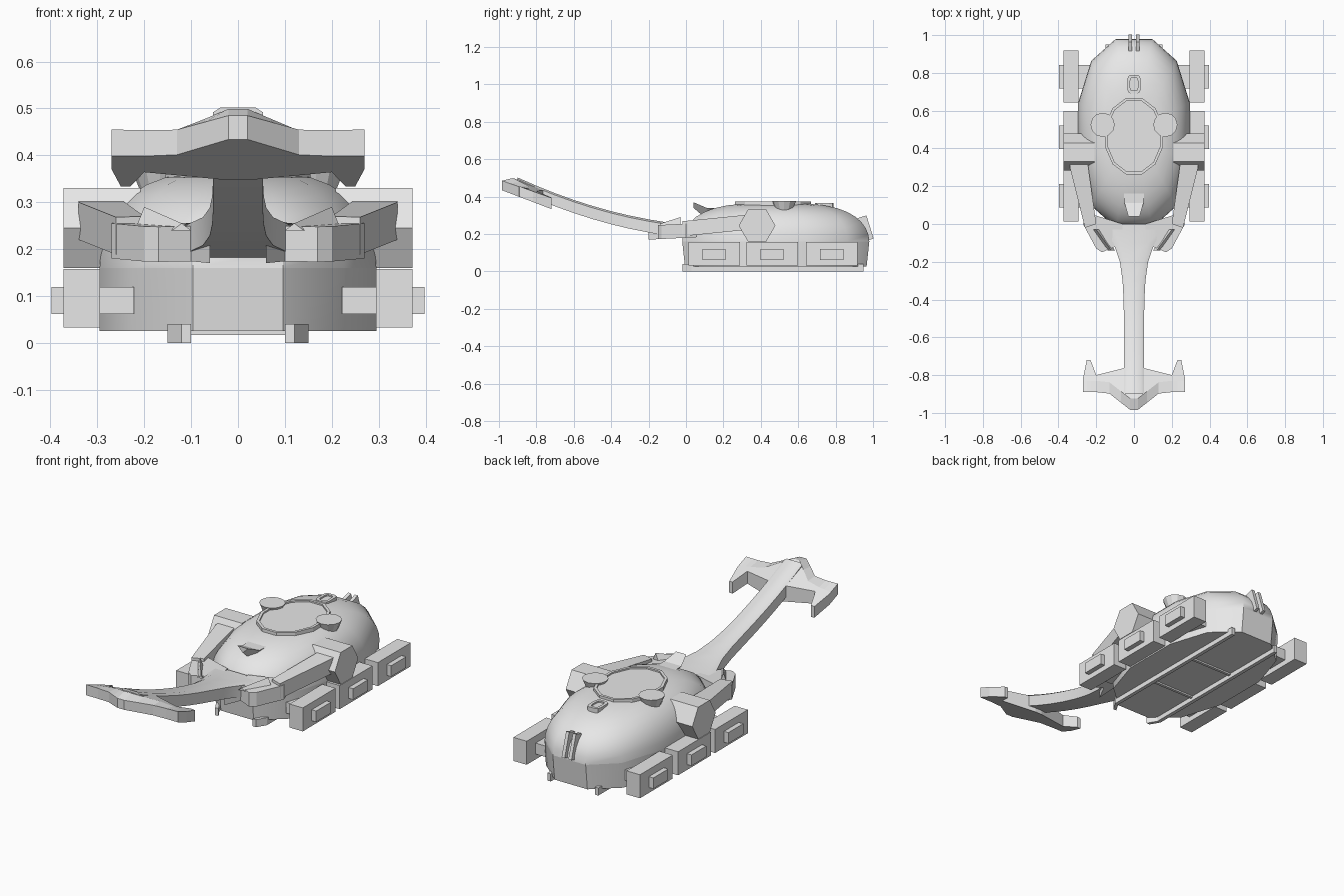
import bpy, bmesh
from math import sin, cos, pi, tau, radians, copysign
from mathutils import Matrix, Vector

if "Cube" in bpy.data.objects:
    bpy.data.objects.remove(bpy.data.objects["Cube"])

shade = 0.8
grey = bpy.data.materials.new("plain_grey")
grey.use_nodes = True
grey.diffuse_color = (shade, shade, shade, 1)
principled = grey.node_tree.nodes["Principled BSDF"]
principled.inputs["Base Color"].default_value = grey.diffuse_color


def finish(name, bm, smooth=False):
    bmesh.ops.recalc_face_normals(bm, faces=bm.faces)
    mesh = bpy.data.meshes.new(name)
    bm.to_mesh(mesh)
    bm.free()
    mesh.materials.append(grey)
    part = bpy.data.objects.new(name, mesh)
    bpy.context.collection.objects.link(part)
    if smooth:
        bpy.ops.object.select_all(action='DESELECT')
        part.select_set(True)
        bpy.context.view_layer.objects.active = part
        bpy.ops.object.shade_smooth_by_angle(angle=radians(40))


def loft(name, rings, smooth=False):
    """Skin equal-length closed rings and cap both ends."""
    bm = bmesh.new()
    loops = [[bm.verts.new(point) for point in ring] for ring in rings]
    for lower, upper in zip(loops, loops[1:]):
        for i in range(len(lower)):
            bm.faces.new((lower[i - 1], lower[i], upper[i], upper[i - 1]))
    bm.faces.new(loops[0])
    bm.faces.new(loops[-1])
    finish(name, bm, smooth)


def prism(name, outline, low, high, slope=0, side=1):
    """Extrude a plan outline upward; slope raises it towards the back."""
    loft(name, [[(side * x, y, z + slope * y) for x, y in outline] for z in (low, high)])


def box(name, centre, size, tilt=0):
    bm = bmesh.new()
    matrix = (Matrix.Translation(centre) @ Matrix.Rotation(tilt, 4, 'X')
              @ Matrix.Diagonal(Vector(size)).to_4x4())
    bmesh.ops.create_cube(bm, size=1, matrix=matrix)
    finish(name, bm)


def cone(name, centre, bottom, top, depth, sides, turn=0):
    bm = bmesh.new()
    matrix = Matrix.Translation(centre) @ Matrix.Rotation(turn, 4, 'Y')
    bmesh.ops.create_cone(bm, cap_ends=True, segments=sides, radius1=bottom,
                          radius2=top, depth=depth, matrix=matrix)
    finish(name, bm)


def rounded(z, width, length, middle, power=0.85, count=12):
    """Horizontal superellipse ring with half sizes width and length."""
    def bend(value):
        return copysign(abs(value) ** power, value)
    angles = [(i + 0.5) * tau / count for i in range(count)]
    return [(width * bend(cos(a)), middle + length * bend(sin(a)), z) for a in angles]


# Hull and dome share one plan shape
hull_width, hull_length, hull_middle = 0.304, 0.515, 0.48
loft("lower_hull", [rounded(0.025, hull_width, 0.5, hull_middle),
                    rounded(0.16, hull_width, hull_length, hull_middle)], True)
dome = []
for step in range(9):
    angle = radians(step * 10)
    scale = cos(angle) ** 0.6
    dome.append(rounded(0.16 + 0.205 * sin(angle), hull_width * scale,
                        hull_length * scale, hull_middle))
loft("upper_dome", dome, True)


# Framed openings with a raised rim and a sunken floor
def framed(name, width, length, middle, base, rim, border, power):
    loft(name, [rounded(z, width - inset, length - inset, middle, power)
                for z, inset in ((base, 0), (rim, 0), (rim, border), (rim - 0.008, border))])


framed("roof_hatch", 0.16, 0.21, 0.465, 0.33, 0.374, 0.015, 1)
framed("rear_vent", 0.036, 0.05, 0.74, 0.33, 0.366, 0.015, 0.5)

# Pointed scoop standing on the front of the dome
loft("nose_scoop", [[(-w, y, top), (w, y, top), (0, y, low)] for y, w, top, low in (
    (0.27, 0.06, 0.34, 0.28), (0.11, 0.05, 0.34, 0.28), (0.04, 0.03, 0.37, 0.34))])

# Boom curving up and forward, flared at the hull
boom = []
for step in range(10):
    reach = step / 10
    low = 0.18 + 0.1 * reach + 0.2 * reach ** 2
    edge, high = low + 0.06, low + 0.07
    wide = 0.053 + 0.13 * (1 - reach) ** 8
    flat = wide * 0.7
    boom.append([(x, -reach, z) for x, z in (
        (-wide, low), (wide, low), (wide, edge), (flat, high), (-flat, high), (-wide, edge))])
loft("boom", boom, True)


# Anchor-shaped head with swept-back prongs
def head_ring(x):
    span = abs(x)
    crown = 1 - span / 0.27
    front = -0.89 - 0.11 * max(0, 1 - span / 0.14)
    back = -0.72 if 0.22 < span < 0.26 else -0.75 - span / 4

    def low(y):
        return 0.06 - 0.38 * y

    def high(y):
        return low(y) + 0.057 + crown / 30
    ridge = front + 0.06
    return [(x, front, low(front)), (x, front, high(front) - crown / 25),
            (x, ridge, high(ridge)), (x, back, high(back)), (x, back, low(back))]


stations = (0.02, 0.07, 0.13, 0.2, 0.23, 0.25, 0.27)
loft("boom_head", [head_ring(x) for x in [-x for x in reversed(stations)] + list(stations)])

wing = [(0.06, -0.2), (0.1, -0.12), (0.17, -0.15), (0.2, -0.13), (0.27, 0), (0.25, 0.06), (0.06, 0)]
arm = [(0.2, 0), (0.26, -0.02), (0.34, 0.3), (0.34, 0.36), (0.25, 0.36)]
skid = [(0.1, -0.02), (0.12, -0.02), (0.15, 0.03), (0.15, 0.95), (0.13, 0.95), (0.13, 0.03)]

for side, label in ((1, "left"), (-1, "right")):
    # Yoke holding the boom
    prism(label + "_shoulder_wing", wing, 0.18, 0.255, 0.05, side)
    prism(label + "_yoke_arm", arm, 0.19, 0.27, 0.1, side)
    loft(label + "_shoulder_spike", [[(side * (x - 0.02), y, 0.24), (side * (x + 0.02), y, 0.24), (side * x, y, z)]
                                     for x, y, z in ((0.12, -0.14, 0.255), (0.2, -0.03, 0.29))])
    cone(label + "_hex_drum", (side * 0.29, 0.38, 0.245), 0.098, 0.098, 0.164, 6, side * pi / 2)
    # Roof knob, tail fin and belly skid
    cone(label + "_roof_knob", (side * 0.166, 0.525, 0.35), 0.042, 0.064, 0.055, 12)
    box(label + "_tail_fin", (side * 0.02, 0.96, 0.23), (0.018, 0.05, 0.13), 0.3)
    prism(label + "_belly_skid", skid, 0, 0.04, 0, side)
    # Row of pods on axles
    for place, y in (("front", 0.15), ("middle", 0.46), ("rear", 0.78)):
        box(f"{label}_{place}_pod", (side * 0.333, y, 0.095), (0.078, 0.275, 0.125))
        box(f"{label}_{place}_axle", (side * 0.31, y, 0.09), (0.176, 0.125, 0.058))

# Thin bars across the belly
for y in (0.3, 0.6):
    box("belly_bar", (0, y, 0.024), (0.27, 0.015, 0.015))
